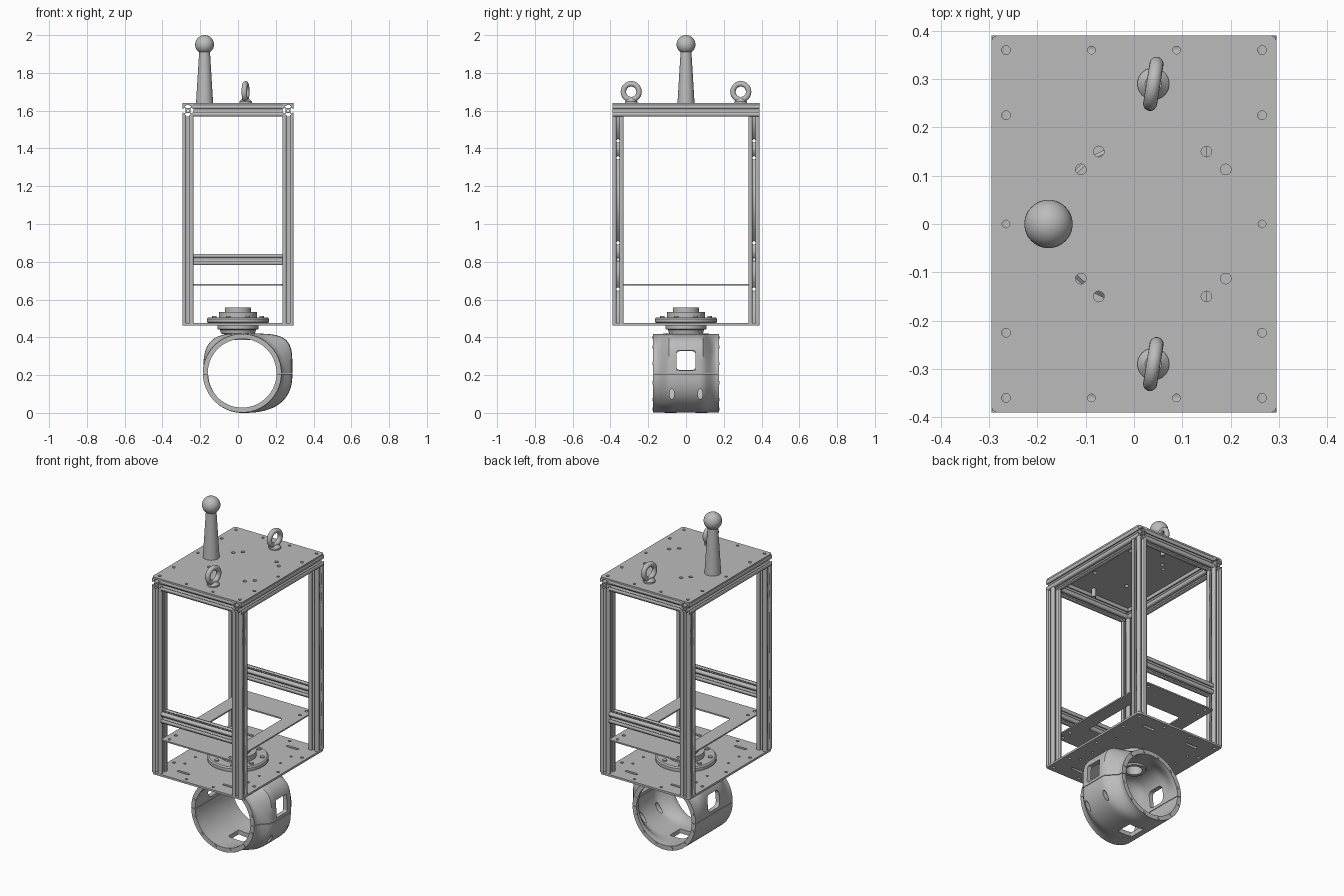
import bpy, bmesh
from math import sin, cos, pi, copysign
from mathutils import Matrix

cube = bpy.data.objects.get("Cube")
if cube:
    bpy.data.objects.remove(cube)

metal = bpy.data.materials.new("grey_metal")
metal.use_nodes = True
GREY = (0.5, 0.5, 0.5, 1)
metal.diffuse_color = GREY
metal.node_tree.nodes["Principled BSDF"].inputs["Base Color"].default_value = GREY


def finish(name, bm, smooth=True):
    bmesh.ops.remove_doubles(bm, verts=bm.verts, dist=1e-5)
    bmesh.ops.recalc_face_normals(bm, faces=bm.faces)
    mesh = bpy.data.meshes.new(name)
    bm.to_mesh(mesh)
    bm.free()
    ob = bpy.data.objects.new(name, mesh)
    bpy.context.collection.objects.link(ob)
    mesh.materials.append(metal)
    if smooth:
        smooth_shade(ob)
    return ob


def smooth_shade(ob):
    bpy.ops.object.select_all(action='DESELECT')
    ob.select_set(True)
    bpy.context.view_layer.objects.active = ob
    bpy.ops.object.shade_smooth_by_angle(angle=0.6)


def prism(name, loops, length, matrix):
    """Fill an outline with holes and extrude it, centred on its local z."""
    curve = bpy.data.curves.new(name, 'CURVE')
    curve.dimensions, curve.fill_mode, curve.extrude = '2D', 'BOTH', length / 2
    for loop in loops:
        spline = curve.splines.new('POLY')
        spline.points.add(len(loop) - 1)
        for p, (x, y) in zip(spline.points, loop):
            p.co = (x, y, 0, 1)
        spline.use_cyclic_u = True
    temp = bpy.data.objects.new(name, curve)
    bpy.context.collection.objects.link(temp)
    deps = bpy.context.evaluated_depsgraph_get()
    mesh = bpy.data.meshes.new_from_object(temp.evaluated_get(deps))
    bm = bmesh.new()
    bm.from_mesh(mesh)
    bm.transform(matrix)
    bpy.data.objects.remove(temp)
    bpy.data.meshes.remove(mesh)
    return finish(name, bm, False)


def rounded(hx, hy, r, cx=0, cy=0, n=5):
    """Rounded rectangle; a circle when r equals both half sizes."""
    pts = []
    for k, (sx, sy) in enumerate([(1, 1), (-1, 1), (-1, -1), (1, -1)]):
        for i in range(n):
            a = (k + i / n) * pi / 2 if hx == r == hy else (k + i / (n - 1)) * pi / 2
            pts.append((cx + sx * (hx - r) + r * cos(a), cy + sy * (hy - r) + r * sin(a)))
    return pts


def circle(x, y, r):
    return rounded(r, r, r, x, y)


def lathe(name, profile, x=0, y=0, n=48):
    bm = bmesh.new()
    verts = [bm.verts.new((r, 0, z)) for r, z in profile]
    edges = [bm.edges.new(p) for p in zip(verts, verts[1:])]
    bmesh.ops.spin(bm, geom=verts + edges, cent=(0, 0, 0), axis=(0, 0, 1),
                   angle=2 * pi, steps=n)
    bm.transform(Matrix.Translation((x, y, 0)))
    return finish(name, bm)


def cut(ob, cutters):
    for c in cutters:
        mod = ob.modifiers.new("cut", 'BOOLEAN')
        mod.operation, mod.solver, mod.object = 'DIFFERENCE', 'EXACT', c
        bpy.context.view_layer.objects.active = ob
        bpy.ops.object.modifier_apply(modifier=mod.name)
        bpy.data.objects.remove(c)


def place(x, y, z, axis='Z'):
    turn = {'X': Matrix.Rotation(pi / 2, 4, 'Y'), 'Y': Matrix.Rotation(pi / 2, 4, 'X'),
            'Z': Matrix()}[axis]
    return Matrix.Translation((x, y, z)) @ turn


BOTH = (-1, 1)
CORNERS = [(sx, sy) for sx in BOTH for sy in BOTH]

# slotted bar cross-section: one side turned four times, plus a centre bore
side = [(-.03, .03), (-.009, .03), (-.009, .024), (-.018, .024), (-.01, .013)]
side += [(-x, y) for x, y in reversed(side[1:])]
slot_bar = []
for k in range(4):
    c, s = [1, 0, -1, 0][k], [0, -1, 0, 1][k]
    slot_bar += [(x * c - y * s, x * s + y * c) for x, y in side]
bar = [slot_bar, circle(0, 0, .006)]

# frame posts with cross holes
for sx, sy in CORNERS:
    post = prism("post", bar, 1.095, place(sx * .265, sy * .36, 1.0225))
    cut(post, [prism("hole", [circle(0, 0, .009)], .1, place(sx * .265, sy * .36, z, 'X'))
               for z in (.655, .81, .9, 1.35, 1.44)])
# rails
for s in BOTH:
    prism("top_side_rail", bar, .78, place(s * .265, 0, 1.6, 'Y'))
    prism("top_cross_rail", bar, .47, place(0, s * .36, 1.6, 'X'))
    prism("lower_cross_rail", bar, .47, place(0, s * .36, .812, 'X'))

# plates
rim = [circle(x, y * s, .009) for s in BOTH for x in (-.265, .265) for y in (.36, .225)]
rim += [circle(sx * .088, sy * .36, .008) for sx, sy in CORNERS]
rim += [circle(s * .265, 0, .008) for s in BOTH]
inner = [circle(x, y * s, .011) for s in BOTH
         for x, y in ((-.11, .113), (-.073, .15), (.19, .113), (.15, .15))]
prism("top_plate", [rounded(.295, .39, .012)] + rim + inner, .01, place(0, 0, 1.635))
slots = [rounded(.04, .008, .0079, sx * .15, sy * .3) for sx, sy in CORNERS]
small = [circle(sx * .21, sy * y, .007) for sx, sy in CORNERS for y in (.1, .2)]
prism("bottom_plate", [rounded(.295, .39, .012)] + rim + slots + small, .012,
      place(0, 0, .469))
corner_holes = [circle(sx * .2, sy * y, .009) for sx, sy in CORNERS for y in (.3, .36)]
prism("middle_plate", [rounded(.235, .388, .012), rounded(.15, .21, .02)] + corner_holes,
      .008, place(0, 0, .679))

# knob handle
ball = [(.05 * sin(a), 1.95 - .05 * cos(a)) for a in [.62 + i * (pi - .62) / 14 for i in range(15)]]
lathe("handle", [(0, 1.64), (.045, 1.64), (.044, 1.66), (.03, 1.89)] + ball, x=-.177)

# lifting eyes
for s in BOTH:
    lathe("eye_base", [(0, 1.58), (.012, 1.58), (.012, 1.635), (.033, 1.64), (.033, 1.648),
                       (.017, 1.664), (0, 1.664)], .04, s * .29, 32)
    bpy.ops.mesh.primitive_torus_add(major_radius=.042, minor_radius=.0145,
                                     major_segments=40, minor_segments=16,
                                     location=(.04, s * .29, 1.7),
                                     rotation=(0, pi / 2, -.16))
    eye = bpy.context.object
    eye.name = "lifting_eye"
    eye.data.materials.append(metal)
    smooth_shade(eye)

# turntable above the plate and hub below it
lathe("turntable", [(0, .475), (.155, .475), (.165, .48), (.165, .498), (.158, .505),
                    (.1, .505), (.1, .535), (.07, .535), (.07, .558), (0, .558)])
for k in range(8):
    a = (k + .5) * pi / 4
    lathe("turntable_bolt", [(.012, .5), (.012, .512), (0, .512)],
          .135 * cos(a), .135 * sin(a), 12)
lathe("hub", [(0, .463), (.108, .463), (.108, .443), (.095, .44), (.09, .42), (.07, .415),
              (.065, .385), (.045, .385), (.045, .44), (0, .44)])

# housing: round ends blending into a bulged middle, hollow inside
CX, CZ, N = .022, .21, 96


def bulge(a):
    c, s = cos(a), sin(a)
    n = (4.5 if s > 0 else 2.5) if c > 0 else (3.2 if s > 0 else 2)
    width = .266 if c > 0 else .206
    return ((abs(c) / width) ** n + (abs(s) / .21) ** n) ** (-1 / n)


def blend(y):
    t = min(1, max(0, (.16 - abs(y)) / .08))
    return t * t * (3 - 2 * t)


stations = [-.175, -.16] + [-.15 + .02 * i for i in range(16)] + [.16, .175]
rings = [(y, 0) for y in stations] + [(y, .026) for y in reversed(stations)]
bm = bmesh.new()
grid = []
for y, wall in rings:
    row = []
    for k in range(N):
        a = 2 * pi * k / N
        r = .208 + (bulge(a) - .208) * blend(y) - wall
        row.append(bm.verts.new((CX + r * cos(a), y, CZ + r * sin(a))))
    grid.append(row)
for i, row in enumerate(grid):
    nxt = grid[(i + 1) % len(grid)]
    for k in range(N):
        j = (k + 1) % N
        bm.faces.new((row[k], row[j], nxt[j], nxt[k]))
housing = finish("housing", bm, False)
cutters = [prism("window", [rounded(.052, .05, .006)], .3, place(.3, 0, .277, 'X')),
           prism("window", [rounded(.05, .055, .025)], .2, place(-.18, 0, .277, 'X')),
           prism("window", [rounded(.05, .05, .006)], .15, place(CX, 0, .03)),
           prism("window", [circle(0, 0, .068)], .15, place(0, 0, .4)),
           prism("seam", [rounded(.4, .3, .01)], .003, place(0, 0, .208))]
for s in BOTH:
    oval = [(.027 * cos(k * pi / 10), .013 * sin(k * pi / 10)) for k in range(20)]
    cutters.append(prism("window", [oval], .2, place(.25, s * .075, .1, 'X')))
cut(housing, cutters)
smooth_shade(housing)

# screws around both housing ends
for s in BOTH:
    for k in range(12):
        a = (k + .5) * pi / 6
        prism("housing_screw", [circle(0, 0, .008)], .01,
              place(CX + .195 * cos(a), s * .173, CZ + .195 * sin(a), 'Y'))
